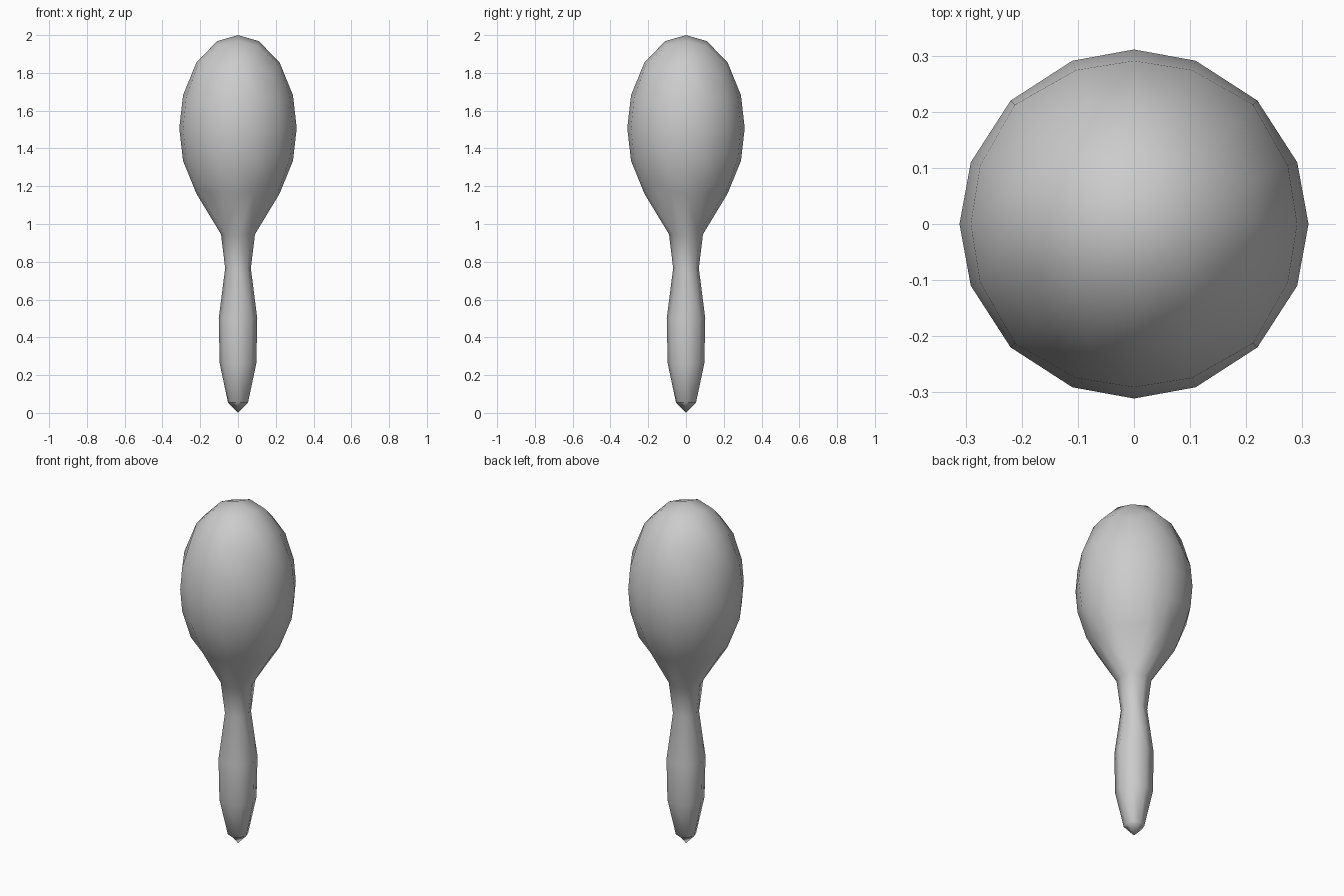
import bpy, bmesh, math
from mathutils import Vector

default = bpy.data.objects.get("Cube")
if default:
    bpy.data.objects.remove(default, do_unlink=True)

HEAD_CENTRE, HEAD_RADIUS, HEAD_HALF_HEIGHT = 1.508, 0.311, 0.492
GRID = 0.378  # where the inner grid lines of each cube side lie
HANDLE = [(0.09, 0.946), (0.068, 0.766), (0.102, 0.5), (0.097, 0.262), (0.053, 0.055)]

grey = bpy.data.materials.new("plain grey")
grey.use_nodes = True
colour = (0.6, 0.6, 0.6, 1)
grey.diffuse_color = colour
grey.node_tree.nodes["Principled BSDF"].inputs["Base Color"].default_value = colour

bm = bmesh.new()

# Head: a gridded cube rounded into a tall egg
bmesh.ops.create_cube(bm, size=2)
bmesh.ops.subdivide_edges(bm, edges=bm.edges[:], cuts=3, use_grid_fill=True)
for v in bm.verts:
    grid = [math.copysign(GRID, c) if 0.3 < abs(c) < 0.7 else c for c in v.co]
    d = Vector(grid).normalized()
    v.co = (d.x * HEAD_RADIUS, d.y * HEAD_RADIUS, HEAD_CENTRE + d.z * HEAD_HALF_HEIGHT)

# Open the underside: the four faces round the lowest point become the handle
pole = min(bm.verts, key=lambda v: v.co.z)
ring = list({v for f in pole.link_faces for v in f.verts if v != pole})
ring.sort(key=lambda v: round(math.atan2(v.co.y, v.co.x) / (math.pi / 4)) % 8)
bmesh.ops.delete(bm, geom=[pole], context='VERTS')


def move_ring(verts, radius, z):
    for i, v in enumerate(verts):
        a = i * math.pi / 4
        r = radius * (1.03 if i % 2 else 1)
        v.co = (r * math.cos(a), r * math.sin(a), z)


# Handle: eight-sided neck, grip and rounded butt
move_ring(ring, *HANDLE[0])
for radius, z in HANDLE[1:]:
    lower = [bm.verts.new() for _ in ring]
    move_ring(lower, radius, z)
    for i in range(8):
        j = (i + 1) % 8
        bm.faces.new((ring[i], ring[j], lower[j], lower[i]))
    ring = lower
tip = bm.verts.new((0, 0, 0))
for i in range(0, 8, 2):
    bm.faces.new((ring[i], ring[i + 1], ring[(i + 2) % 8], tip))

bmesh.ops.recalc_face_normals(bm, faces=bm.faces[:])
for f in bm.faces:
    f.smooth = True

mesh = bpy.data.meshes.new("head_and_handle")
bm.to_mesh(mesh)
bm.free()
mesh.materials.append(grey)
obj = bpy.data.objects.new("head_and_handle", mesh)
bpy.context.collection.objects.link(obj)
